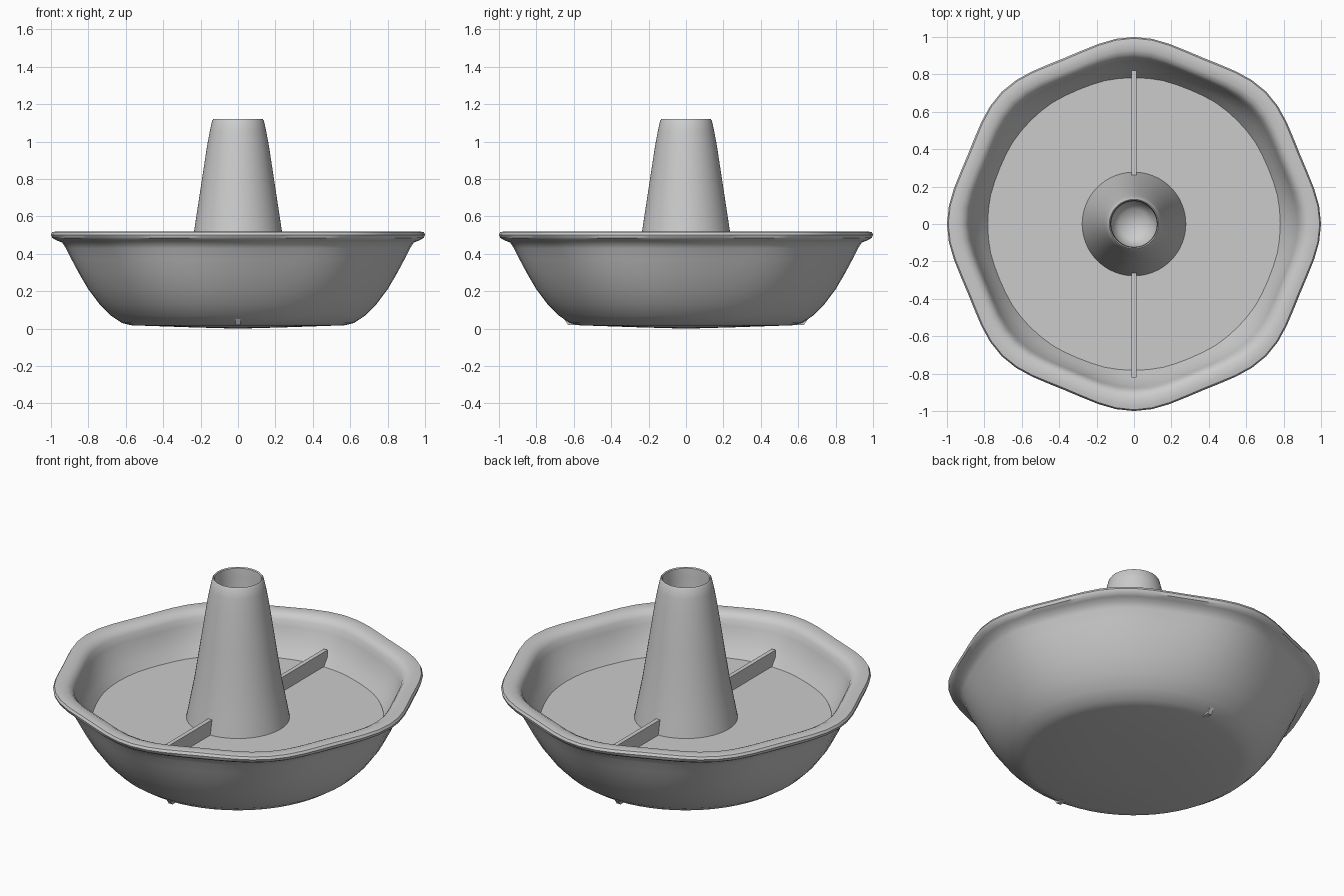
import bpy, bmesh, math

if "Cube" in bpy.data.objects:
    bpy.data.objects.remove(bpy.data.objects["Cube"])

SEG = 64


def finish(name, bm, smooth=True):
    bmesh.ops.remove_doubles(bm, verts=bm.verts, dist=1e-5)
    bmesh.ops.recalc_face_normals(bm, faces=bm.faces)
    me = bpy.data.meshes.new(name)
    bm.to_mesh(me)
    bm.free()
    ob = bpy.data.objects.new(name, me)
    bpy.context.collection.objects.link(ob)
    if smooth:
        bpy.ops.object.select_all(action='DESELECT')
        ob.select_set(True)
        bpy.context.view_layer.objects.active = ob
        bpy.ops.object.shade_smooth_by_angle(angle=math.radians(40))
    return ob


def lathe(name, profile, lobe=0.0):
    """Revolve an (r, z) profile; lobe adds an eight-lobed wave growing with height."""
    bm = bmesh.new()
    rings = []
    for r, z in profile:
        ring = []
        for i in range(SEG):
            a = 2 * math.pi * i / SEG
            wave = 1 - lobe * (z / 0.52) ** 2 * (1 - math.cos(8 * a)) / 2
            ring.append(bm.verts.new((r * wave * math.cos(a), r * wave * math.sin(a), z)))
        rings.append(ring)
    for lo, hi in zip(rings, rings[1:]):
        for i in range(SEG):
            j = (i + 1) % SEG
            bm.faces.new((lo[i], lo[j], hi[j], hi[i]))
    # merging the axis rings turns their quads into triangle fans
    return finish(name, bm)


# bowl with rolled, gently lobed rim
lathe("bowl", [
    (0, 0), (0.25, 0.007), (0.57, 0.018), (0.62, 0.03), (0.68, 0.07), (0.74, 0.13),
    (0.80, 0.21), (0.85, 0.295), (0.89, 0.37), (0.92, 0.43), (0.94, 0.46),
    (0.97, 0.472), (0.993, 0.485), (1.0, 0.502), (0.993, 0.516), (0.97, 0.52),
    (0.93, 0.517), (0.905, 0.505), (0.888, 0.485), (0.875, 0.45), (0.855, 0.40),
    (0.82, 0.34), (0.78, 0.285), (0.72, 0.20), (0.65, 0.12), (0.56, 0.07), (0, 0.05),
], lobe=0.04)

# flat raised floor inside the bowl
lathe("floor_plate", [(0, 0.27), (0.782, 0.27), (0.782, 0.295), (0, 0.295)])

# hollow tapering centre tube
lathe("centre_tube", [
    (0, 0.28), (0.28, 0.28), (0.258, 0.40), (0.235, 0.52), (0.20, 0.75), (0.165, 0.98),
    (0.15, 1.06), (0.138, 1.112), (0.132, 1.12), (0.126, 1.115), (0.122, 1.06),
    (0.12, 0.40), (0.08, 0.35), (0, 0.33),
])

# two divider fins, front and back
FIN = [(0.22, 0.02), (0.63, 0.02), (0.82, 0.29), (0.82, 0.38), (0.22, 0.38)]
for name, s in (("front_divider", -1), ("back_divider", 1)):
    bm = bmesh.new()
    face = bm.faces.new([bm.verts.new((-0.0125, s * y, z)) for y, z in FIN])
    side = bmesh.ops.extrude_face_region(bm, geom=[face])
    verts = [g for g in side["geom"] if isinstance(g, bmesh.types.BMVert)]
    bmesh.ops.translate(bm, verts=verts, vec=(0.025, 0, 0))
    # the extrude removes the source face, so close the open side again
    holes = [e for e in bm.edges if e.is_boundary]
    if holes:
        bmesh.ops.holes_fill(bm, edges=holes, sides=0)
    finish(name, bm, smooth=False)
